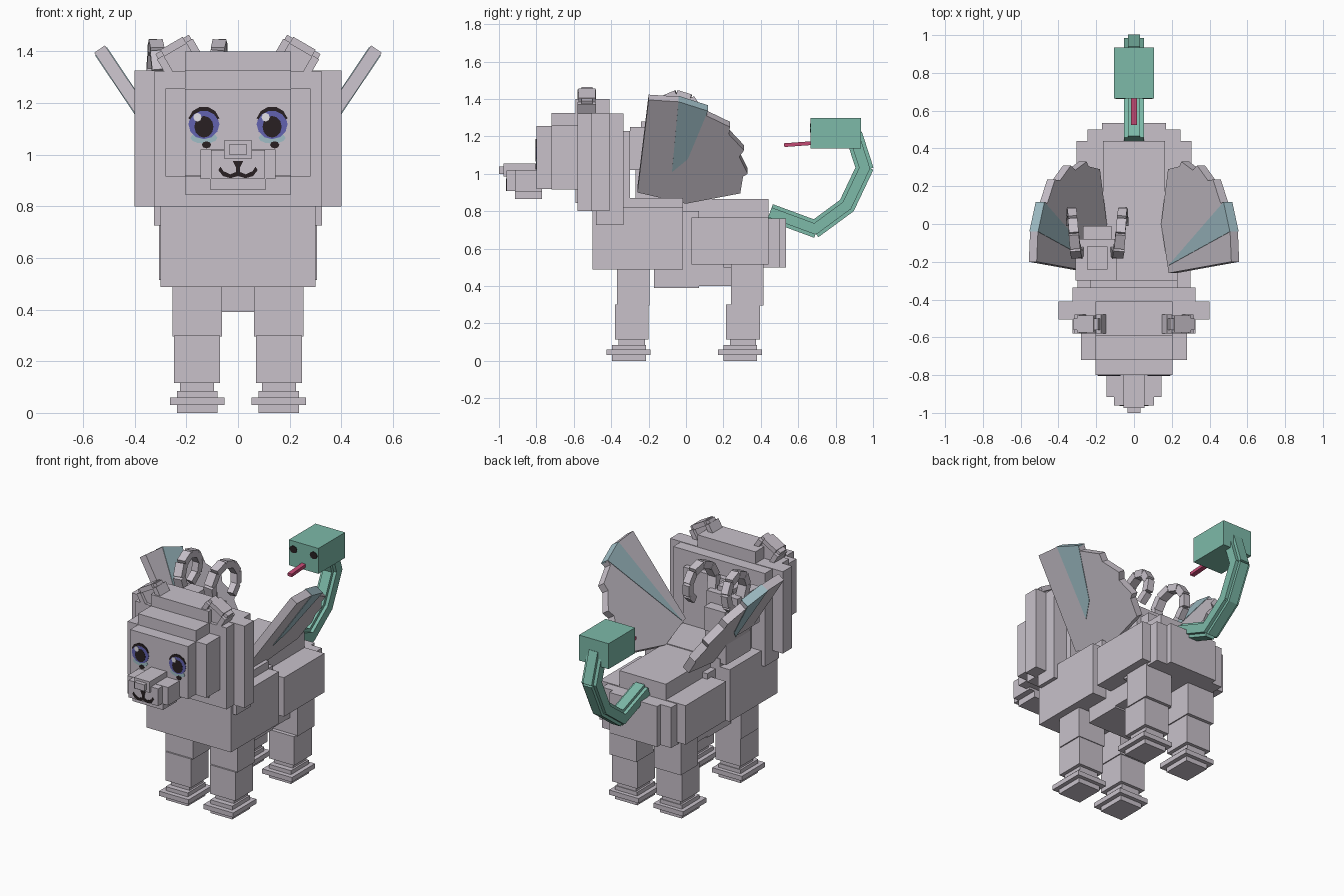
import bpy, bmesh, math
from mathutils import Vector, Matrix

if "Cube" in bpy.data.objects:
    bpy.data.objects.remove(bpy.data.objects["Cube"])


def material(name, rgb):
    m = bpy.data.materials.new(name)
    lin = [(c / 255 / 12.92) if c < 10 else ((c / 255 + 0.055) / 1.055) ** 2.4 for c in rgb]
    m.diffuse_color = (*lin, 1)
    m.use_nodes = True
    m.node_tree.nodes["Principled BSDF"].inputs["Base Color"].default_value = m.diffuse_color
    return m


HIDE = material("pale_mauve", (200, 193, 202))
GREEN = material("snake_green", (125, 186, 169))
PINK = material("tongue_pink", (196, 74, 116))
BLACK = material("near_black", (40, 32, 34))
BLUE = material("iris_blue", (98, 98, 176))
WHITE = material("eye_white", (238, 236, 242))
TEAL = material("pale_teal", (160, 190, 198))


def finish(name, bm, mat):
    bmesh.ops.recalc_face_normals(bm, faces=bm.faces)
    me = bpy.data.meshes.new(name)
    bm.to_mesh(me)
    bm.free()
    me.materials.append(mat)
    ob = bpy.data.objects.new(name, me)
    bpy.context.collection.objects.link(ob)
    return ob


def add_box(bm, size, matrix):
    bmesh.ops.create_cube(bm, size=1, matrix=matrix @ Matrix.Diagonal((*size, 1)))


def boxes(name, mat, *ranges):
    """Each range is x0, x1, y0, y1, z0, z1."""
    bm = bmesh.new()
    for a, b, c, d, e, f in ranges:
        mid = Vector((a + b, c + d, e + f)) / 2
        add_box(bm, (b - a, d - c, f - e), Matrix.Translation(mid))
    return finish(name, bm, mat)


def bar(bm, p, q, wide, deep, side=Vector((1, 0, 0))):
    """Box running from p to q, wide along the side direction."""
    p, q = Vector(p), Vector(q)
    z = (q - p).normalized()
    x = (side - side.dot(z) * z).normalized()
    rot = Matrix((x, z.cross(x), z)).transposed().to_4x4()
    add_box(bm, (wide, deep, (q - p).length), Matrix.Translation((p + q) / 2) @ rot)


def plate(name, mat, y, pts):
    """Thin flat plate facing the front, outlined by x, z points."""
    bm = bmesh.new()
    front = [bm.verts.new((x, y, z)) for x, z in pts]
    back = [bm.verts.new((x, y + 0.006, z)) for x, z in pts]
    bm.faces.new(front)
    bm.faces.new(back)
    n = len(pts)
    for i in range(n):
        j = (i + 1) % n
        bm.faces.new((front[i], front[j], back[j], back[i]))
    return finish(name, bm, mat)


def oval(cx, cz, rx, rz, n=12):
    return [(cx + rx * math.cos(2 * math.pi * i / n), cz + rz * math.sin(2 * math.pi * i / n))
            for i in range(n)]


# Body
boxes("chest", HIDE, (-.30, .30, -.50, -.015, .487, .82))
boxes("belly", HIDE, (-.20, .20, -.17, .07, .39, .80))
boxes("back_ridge", HIDE, (-.165, .165, -.02, .44, .60, .865))
boxes("withers", HIDE, (-.23, .23, -.36, -.015, .70, .87))
boxes("hips", HIDE, (-.305, .305, .03, .44, .515, .765),
      (-.245, .245, .20, .50, .50, .76), (-.17, .17, .20, .535, .50, .76),
      (-.20, .20, .03, .26, .40, .60))

# Legs
for s, side in ((-1, "left"), (1, "right")):
    cx = s * .158
    for y, end in ((-.29, "front"), (.305, "rear")):
        o = .01 if y < 0 else .025
        boxes(f"{end}_{side}_leg", HIDE,
              (cx - .096, cx + .096, y + o - .09, y + o + .085, .295, .56),
              (cx - .089, cx + .089, y - .09, y + .09, .115, .30),
              (cx - .066, cx + .066, y - .07, y + .07, .08, .12))
        boxes(f"{end}_{side}_foot", HIDE,
              (cx - .105, cx + .105, y - .135, y + .1, .03, .06),
              (cx - .078, cx + .078, y - .105, y + .075, 0, .085))

# Mane and head
boxes("mane", HIDE, (-.40, .40, -.505, -.41, .80, 1.325),
      (-.325, .325, -.58, -.335, .80, 1.322), (-.325, .325, -.48, -.335, .725, 1.32),
      (-.205, .205, -.59, -.41, .845, 1.40), (-.23, .23, -.36, -.30, .80, 1.23))
boxes("face", HIDE, (-.28, .28, -.72, -.50, .915, 1.257),
      (-.205, .205, -.72, -.50, .915, 1.326), (-.205, .205, -.80, -.60, .918, 1.255))
boxes("muzzle", HIDE, (-.145, .145, -.915, -.77, .905, 1.02),
      (-.105, .105, -.96, -.77, .908, 1.018), (-.108, .108, -.915, -.77, .866, .92),
      (-.055, .055, -.975, -.77, .985, 1.055))
boxes("nose", HIDE, (-.035, .035, -1.0, -.96, 1.0, 1.04))

# Ears: a tilted slab with a rim on each side of the head
for s, side in ((-1, "left"), (1, "right")):
    bm = bmesh.new()
    m = Matrix.Translation((s * .225, -.53, 1.375)) @ Matrix.Rotation(s * math.radians(30), 4, 'Y')
    add_box(bm, (.15, .06, .12), m)
    for dx in (-.065, .065):
        add_box(bm, (.03, .10, .10), m @ Matrix.Translation((dx, 0, -.01)))
    add_box(bm, (.10, .09, .03), m @ Matrix.Translation((0, 0, .05)))
    finish(f"{side}_ear", bm, HIDE)

# Painted eyes
for s, side in ((-1, "left"), (1, "right")):
    cx = s * .132
    plate(f"{side}_eye_lower", TEAL, -.802, oval(cx, 1.065, .052, .022))
    plate(f"{side}_iris", BLUE, -.8025, oval(cx, 1.118, .060, .058))
    plate(f"{side}_pupil", BLACK, -.8035, oval(cx, 1.108, .037, .042))
    plate(f"{side}_glint", WHITE, -.8045, oval(cx - .025, 1.145, .016, .017, 8))
    plate(f"{side}_tear", BLACK, -.8035, oval(cx + .01, 1.038, .018, .014, 8))
    arc = [math.radians(a) for a in (15, 45, 75, 105, 135, 165)]
    plate(f"{side}_lash", BLACK, -.804,
          [(cx + .062 * math.cos(a), 1.125 + .062 * math.sin(a)) for a in arc] +
          [(cx + .055 * math.cos(a), 1.125 + .045 * math.sin(a)) for a in reversed(arc)])

# Painted mouth
plate("nose_tip_mark", BLACK, -.963, [(-.02, .975), (0, .935), (.02, .975)])
plate("mouth_line", BLACK, -.9635, [(-.007, .96), (-.007, .92), (.007, .92), (.007, .96)])
for s, side in ((-1, "left"), (1, "right")):
    plate(f"{side}_smile", BLACK, -.963,
          [(s * x, z) for x, z in ((0, .936), (.03, .924), (.056, .936), (.068, .953),
                                   (.076, .94), (.058, .917), (.03, .909), (0, .917))])

# Second head on the left of the back, with curled horns
boxes("second_neck", HIDE, (-.27, -.12, -.27, -.02, .84, 1.12))
boxes("second_head", HIDE, (-.31, -.09, -.30, -.08, 1.02, 1.25),
      (-.27, -.12, -.28, -.01, 1.03, 1.18), (-.25, -.14, -.24, -.12, 1.2, 1.28))
for s, side in ((-1, "left"), (1, "right")):
    bm = bmesh.new()
    pts = []
    for i in range(8):
        a = math.radians(215 - 40 * i)
        r = .125 - .003 * i
        z = 1.31 + r * math.sin(a)
        x = -.195 + s * (.10 + .045 * i / 7 + .02 * (z - 1.2))
        pts.append(Vector((x, -.04 + r * math.cos(a), z)))
    for i in range(7):
        w = .06 - .003 * i
        bar(bm, pts[i], pts[i + 1], w, .045)
    finish(f"{side}_horn", bm, HIDE)


# Wings: jagged fan outline leaning outward, with a coloured feather
def wing_prism(name, mat, outline, s, inner, outer):
    bm = bmesh.new()
    normal = Vector((-.83, 0, .56))
    layers = []
    for t in (outer, inner):
        row = []
        for y, z in outline:
            p = Vector((.185 + (z - .84) * .67, y, z)) + normal * t
            row.append(bm.verts.new((s * p.x, p.y, p.z)))
        layers.append(row)
    a, b = layers
    bm.faces.new(a)
    bm.faces.new(b)
    n = len(a)
    for i in range(n):
        j = (i + 1) % n
        bm.faces.new((a[i], a[j], b[j], b[i]))
    finish(name, bm, mat)


fan = [(-.26, .90), (-.20, 1.395), (-.04, 1.385), (.115, 1.335), (.11, 1.31), (.235, 1.25),
       (.23, 1.21), (.31, 1.125), (.285, 1.09), (.33, 1.0), (.305, .985), (.29, .895), (0, .84)]
for s, side in ((-1, "left"), (1, "right")):
    wing_prism(f"{side}_wing", HIDE, fan, s, .05, 0)
    wing_prism(f"{side}_wing_outer_stripe", TEAL,
               [(-.075, 1.01), (-.04, 1.387), (.117, 1.337), (.01, 1.08)], s, .03, -.003)
    wing_prism(f"{side}_wing_inner_stripe", TEAL,
               [(-.22, .90), (-.04, 1.387), (.117, 1.337)], s, .053, .02)

# Snake tail: segments with a cross-shaped section
path = [(.46, .79), (.69, .705), (.86, .83), (.955, 1.03), (.90, 1.20)]
bm = bmesh.new()
for (y0, z0), (y1, z1) in zip(path, path[1:]):
    p, q = Vector((0, y0, z0)), Vector((0, y1, z1))
    d = (q - p).normalized() * .012
    bar(bm, p - d, q + d, .104, .055)
    bar(bm, p - d, q + d, .062, .092)
finish("snake_tail", bm, GREEN)
boxes("snake_head", GREEN, (-.105, .105, .665, .935, 1.135, 1.298))
for s, side in ((-1, "left"), (1, "right")):
    plate(f"{side}_snake_eye", BLACK, .662, oval(s * .072, 1.245, .027, .024, 8))
bm = bmesh.new()
bar(bm, (0, .525, 1.153), (0, .70, 1.166), .03, .02)
finish("snake_tongue", bm, PINK)
